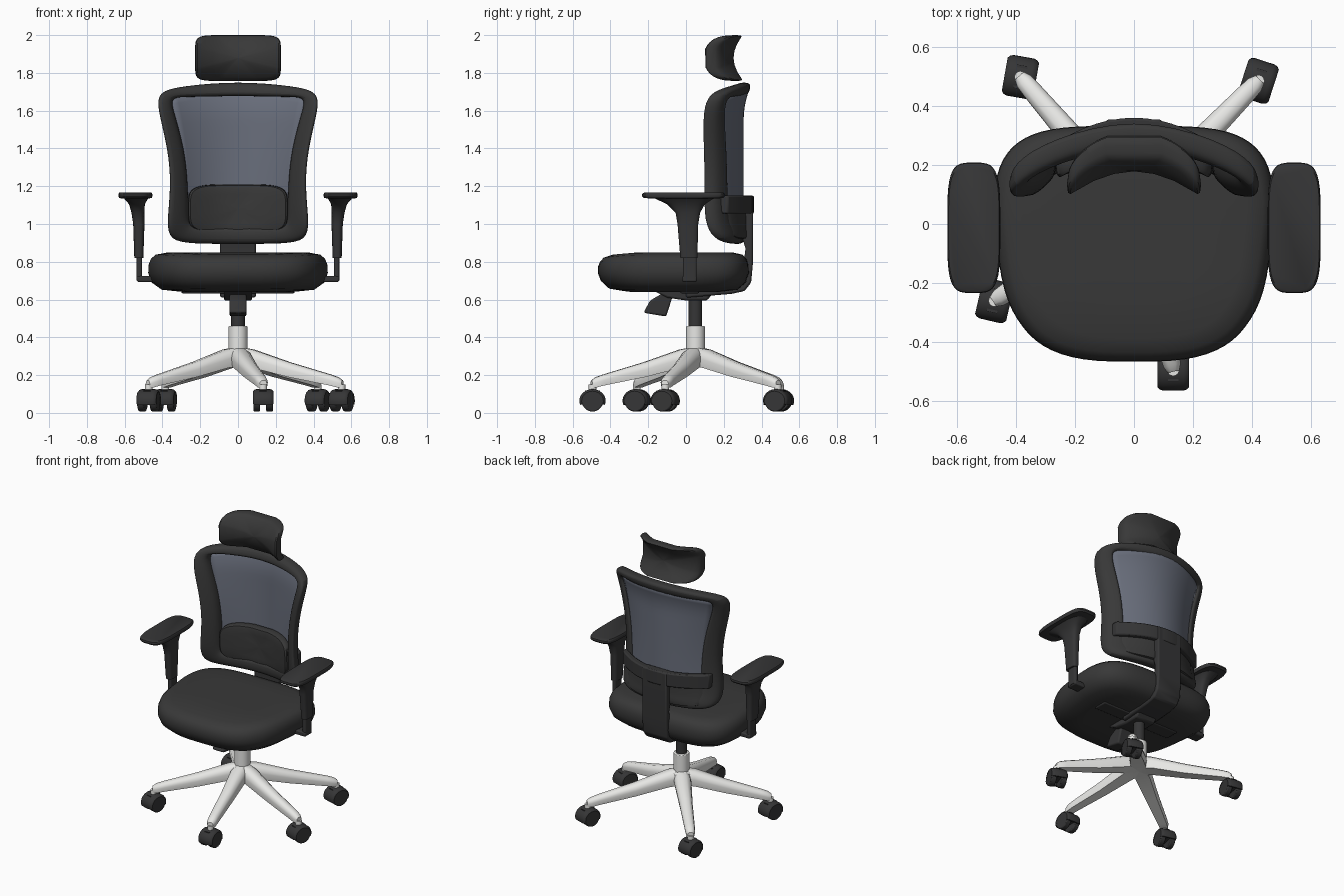
import bpy, bmesh, math
from mathutils import Vector, Matrix

if "Cube" in bpy.data.objects:
    bpy.data.objects.remove(bpy.data.objects["Cube"], do_unlink=True)


def material(name, r, g, b):
    m = bpy.data.materials.new(name)
    m.use_nodes = True
    m.diffuse_color = (r, g, b, 1)
    node = m.node_tree.nodes["Principled BSDF"]
    node.inputs["Base Color"].default_value = (r, g, b, 1)
    node.inputs["Roughness"].default_value = 0.7
    return m


FABRIC = material("black fabric", 0.04, 0.04, 0.04)
PLASTIC = material("black plastic", 0.036, 0.036, 0.037)
MESH = material("grey mesh", 0.14, 0.155, 0.198)
METAL = material("pale metal", 0.8, 0.8, 0.78)


def finish(name, bm, mat, bevel=0, subsurf=0, matrix=None):
    """Turn a bmesh into a smooth shaded object."""
    bmesh.ops.recalc_face_normals(bm, faces=bm.faces)
    if matrix:
        bm.transform(matrix)
    me = bpy.data.meshes.new(name)
    bm.to_mesh(me)
    bm.free()
    me.materials.append(mat)
    ob = bpy.data.objects.new(name, me)
    bpy.context.collection.objects.link(ob)
    if bevel:
        mod = ob.modifiers.new("bevel", "BEVEL")
        mod.width, mod.segments = bevel, 2
    if subsurf:
        mod = ob.modifiers.new("subsurf", "SUBSURF")
        mod.levels = mod.render_levels = subsurf
    bpy.ops.object.select_all(action="DESELECT")
    ob.select_set(True)
    bpy.context.view_layer.objects.active = ob
    bpy.ops.object.shade_smooth_by_angle(angle=math.radians(40))
    return ob


def loft(name, rings, mat, loop=False, **kw):
    """Skin closed rings of equal length, capped unless they loop."""
    bm = bmesh.new()
    rows = [[bm.verts.new(p) for p in r] for r in rings]
    for a, b in zip(rows, rows[1:] + rows[:1] if loop else rows[1:]):
        for i in range(len(a)):
            j = (i + 1) % len(a)
            bm.faces.new((a[i], a[j], b[j], b[i]))
    if not loop:
        bm.faces.new(rows[0])
        bm.faces.new(rows[-1])
    return finish(name, bm, mat, **kw)


def prism(name, pts, lo, hi, axis, mat, **kw):
    """Extrude a flat outline along x or z."""
    place = (lambda p, h: (h, *p)) if axis == "x" else (lambda p, h: (*p, h))
    return loft(name, [[place(p, h) for p in pts] for h in (lo, hi)], mat, **kw)


def box(name, x, y, z, mat, **kw):
    return prism(name, [(x[0], y[0]), (x[1], y[0]), (x[1], y[1]), (x[0], y[1])], *z, "z", mat, **kw)


def oval(n, e):
    """Unit superellipse; e is its squareness."""
    out = []
    for i in range(n):
        a = math.tau * (i + 0.5) / n
        c, s = math.cos(a), math.sin(a)
        out.append((math.copysign(abs(c) ** (2 / e), c), math.copysign(abs(s) ** (2 / e), s)))
    return out


def cylinder(name, r, z0, z1, x, y, mat, **kw):
    return prism(name, [(x + r * u, y + r * v) for u, v in oval(32, 2)], z0, z1, "z", mat, **kw)


# Seat cushion: square at the back, tapering forward, with a dipping nose
def seat_ring(scale, z):
    ring = []
    for (fu, fv), (bu, bv) in zip(oval(64, 3), oval(64, 4)):
        u, v = (bu, bv) if bv > 0 else (fu, fv)
        x, y = 0.478 * u * scale, -0.067 + 0.4 * v * scale
        x *= 1 - 0.09 * min(1, max(0, 0.3 - v))
        nose = max(0, -(y + 0.2) / 0.27) ** 2
        ring.append((x, y, z + nose * (0.01 - 0.2 * max(0, z - 0.69))))
    return ring


loft("seat_cushion", [seat_ring(*r) for r in (
    (0.2, 0.64), (0.6, 0.64), (0.85, 0.652), (0.96, 0.69), (1, 0.74), (0.995, 0.785),
    (0.97, 0.815), (0.92, 0.837), (0.8, 0.848), (0.5, 0.85), (0.25, 0.85), (0.02, 0.85))], FABRIC)


# Backrest surface, wrapped forward at the sides and leaning back at both ends
def half_width(z):
    return 0.31 + 0.3 * (z - 1.2) ** 2


def back_y(x, z):
    side = (x / half_width(z)) ** 2
    top = 0.045 * max(0, (z - 1.55) / 0.2) ** 2
    bottom = 0.025 * side * max(0, (1.06 - z) / 0.13) ** 2
    return 0.287 + top + bottom - 0.127 * side


# Backrest frame: paired outer and inner points, swept with an oval section
half = [((0.25, 0.895), (0.22, 0.985)), ((0.36, 0.915), (0.26, 1.0)), ((0.378, 1.0), (0.265, 1.06)),
        ((0.353, 1.2), (0.265, 1.2)), ((0.37, 1.4), (0.283, 1.4)), ((0.423, 1.6), (0.342, 1.6)),
        ((0.428, 1.70), (0.36, 1.675)), ((0.3, 1.73), (0.25, 1.672))]
mirrored = [((-a, b), (-c, d)) for (a, b), (c, d) in reversed(half)]
loop = [((0, 0.895), (0, 0.985))] + half + [((0, 1.757), (0, 1.68))] + mirrored
rings = []
for outer, inner in loop:
    o, i = Vector(outer), Vector(inner)
    ring = []
    for u, v in oval(8, 3):
        p = (o + i) / 2 + (o - i) / 2 * u * 1.08
        ring.append((p.x, back_y(p.x, p.y) + 0.045 * v, p.y))
    rings.append(ring)
loft("back_frame", rings, FABRIC, loop=True, subsurf=2)

# Mesh panel
bm = bmesh.new()
N = 16
grid = []
for j in range(N + 1):
    row = []
    for i in range(N + 1):
        u = 2 * i / N - 1
        z = 1.08 + (0.63 - 0.04 * u * u) * j / N
        x = u * (half_width(z) - 0.01)
        row.append(bm.verts.new((x, back_y(x, z) + 0.012, z)))
    grid.append(row)
for a, b in zip(grid, grid[1:]):
    for i in range(N):
        bm.faces.new((a[i], a[i + 1], b[i + 1], b[i]))
panel = finish("back_mesh", bm, MESH)
panel.modifiers.new("solidify", "SOLIDIFY").thickness = 0.006


# Curved cushions: an oval outline draped on a surface, with rounded rims
def cushion(name, hw, z0, z1, square, front, back, surface):
    zc, hh, rings = (z0 + z1) / 2, (z1 - z0) / 2, []
    inner = (0.02, 0.3, 0.6, 0.85)
    rim = ((0.95, 0.92), (0.985, 0.65), (1, 0))
    steps = [(s, -front) for s in inner] + [(s, -front * t) for s, t in rim]
    steps += [(s, back * t) for s, t in reversed(rim[:2])] + [(s, back) for s in reversed(inner)]
    for s, off in steps:
        pts = [(hw * s * u, zc + hh * s * v) for u, v in oval(64, square)]
        rings.append([(x, surface(x, z) + off, z) for x, z in pts])
    loft(name, rings, FABRIC)


cushion("lumbar_pad", 0.265, 0.95, 1.21, 4.5, 0.05, 0.008, back_y)
cushion("lower_back_panel", 0.31, 0.92, 1.11, 6, 0.0, 0.042, back_y)
cushion("headrest", 0.227, 1.757, 2.0, 7, 0.038, 0.036,
        lambda x, z: 0.284 - 0.1 * (x / 0.227) ** 2 - 0.068 * max(0, 1 - ((z - 1.88) / 0.12) ** 2))

# Spine from under the seat up to the back, and the curved bar on top of it
prism("back_spine", [(0.0, 0.61), (0.24, 0.63), (0.31, 0.645), (0.345, 0.69), (0.355, 0.8), (0.355, 1.15),
                     (0.3, 1.15), (0.3, 0.92), (0.315, 0.87), (0.3, 0.75), (0.26, 0.67), (0.0, 0.66)],
      -0.095, 0.095, "x", PLASTIC, bevel=0.01)
xs = [0.335 * (i / 8 - 1) for i in range(17)]
arc = [(x, 0.36 - 0.137 * (x / 0.335) ** 2) for x in xs]
prism("back_crossbar", arc + [(x, y - 0.045) for x, y in reversed(arc)], 1.055, 1.15, "z", PLASTIC, bevel=0.008)

# Armrests
for side, s in (("left", 1), ("right", -1)):
    def arm_loft(name, square, sections):
        loft(f"{side}_{name}", [[(s * (cx + hx * u), cy + hy * v, z) for u, v in oval(40, square)]
                                for cx, cy, hx, hy, z in sections], PLASTIC)

    arm_loft("arm_pad", 4, [(0.543, -0.013, 0.09 * k, 0.221 * k, z) for k, z in (
        (0.8, 1.135), (0.96, 1.138), (1, 1.148), (0.99, 1.16), (0.95, 1.166))])
    arm_loft("arm_post", 3, [(0.525, 0.015, 0.024, 0.045, 0.82), (0.525, 0.01, 0.03, 0.055, 1.0),
                             (0.53, 0.01, 0.034, 0.065, 1.06), (0.535, 0, 0.042, 0.1, 1.105),
                             (0.54, -0.01, 0.065, 0.16, 1.137)])
    arm_loft("arm_slider", 4, [(0.522, 0.02, 0.015, 0.036, z) for z in (0.7, 0.84)])
    box(f"{side}_arm_bracket", sorted((s * 0.25, s * 0.535)), (-0.02, 0.058), (0.693, 0.725), PLASTIC, bevel=0.008)

# Tilt mechanism and gas column
box("arm_crossbar", (-0.3, 0.3), (-0.03, 0.07), (0.633, 0.67), PLASTIC, bevel=0.008)
prism("tilt_mechanism", [(-0.18, 0.65), (-0.1, 0.61), (0.0, 0.595), (0.11, 0.595), (0.16, 0.65)],
      -0.075, 0.075, "x", PLASTIC, bevel=0.01)
prism("tilt_lever", [(-0.225, 0.53), (-0.19, 0.595), (-0.13, 0.63), (-0.07, 0.62), (-0.105, 0.51)],
      -0.045, 0.045, "x", PLASTIC, bevel=0.01)
CENTRE = Vector((0, 0.05))
cylinder("gas_column", 0.036, 0.44, 0.61, *CENTRE, PLASTIC)
cylinder("column_sleeve", 0.05, 0.3, 0.46, *CENTRE, METAL, bevel=0.005)
cylinder("base_hub", 0.07, 0.245, 0.335, *CENTRE, METAL, bevel=0.015)

# Five legs with swivelling twin-wheel castors: castor x, y and turn in degrees
SECTION = [(-0.85, 0), (-1, 0.5), (-0.85, 0.8), (-0.4, 1), (0.4, 1), (0.85, 0.8), (1, 0.5), (0.85, 0)]
upright = Matrix.Rotation(math.pi / 2, 4, "Y")
for n, (x, y, turn) in enumerate([(-0.385, 0.498, -10), (0.422, 0.485, -18), (-0.473, -0.26, -13),
                                  (0.133, -0.495, 0), (0.548, -0.11, -20)], 1):
    reach = Vector((x, y)) - CENTRE
    across = Vector((-reach.y, reach.x)).normalized()
    rings = []
    for t, w, top, bottom in ((0, 0.05, 0.35, 0.245), (0.15, 0.055, 0.335, 0.24), (0.5, 0.042, 0.268, 0.19),
                              (0.9, 0.033, 0.202, 0.145), (0.97, 0.03, 0.188, 0.135), (1.01, 0.02, 0.172, 0.135)):
        mid = CENTRE + reach * t
        rings.append([(*(mid + across * w * u), bottom + (top - bottom) * v) for u, v in SECTION])
    loft(f"base_leg_{n}", rings, METAL)
    cylinder(f"castor_stem_{n}", 0.02, 0.08, 0.15, x, y, METAL)
    place = Matrix.Translation((x, y, 0.064)) @ Matrix.Rotation(math.radians(turn), 4, "Z")
    for side, s in (("left", 1), ("right", -1)):
        cylinder(f"castor_{n}_{side}_wheel", 0.057, -0.018, 0.018, 0, 0, PLASTIC, bevel=0.006,
                 matrix=place @ Matrix.Translation((s * 0.034, 0, 0)) @ upright)
    angles = [math.radians(-20 + 220 * i / 14) for i in range(15)]
    hood = [(0.07 * math.cos(a), 0.062 * math.sin(a)) for a in angles]
    hood += [(0.056 * math.cos(a), 0.055 * math.sin(a)) for a in reversed(angles)]
    loft(f"castor_{n}_hood", [[(h, k * u, k * v) for u, v in hood] for h, k in (
        (-0.054, 0.82), (-0.047, 0.94), (-0.035, 1), (0.035, 1), (0.047, 0.94), (0.054, 0.82))],
        PLASTIC, matrix=place)
    box(f"castor_{n}_body", (-0.018, 0.018), (-0.04, 0.04), (-0.01, 0.055), PLASTIC, matrix=place)
